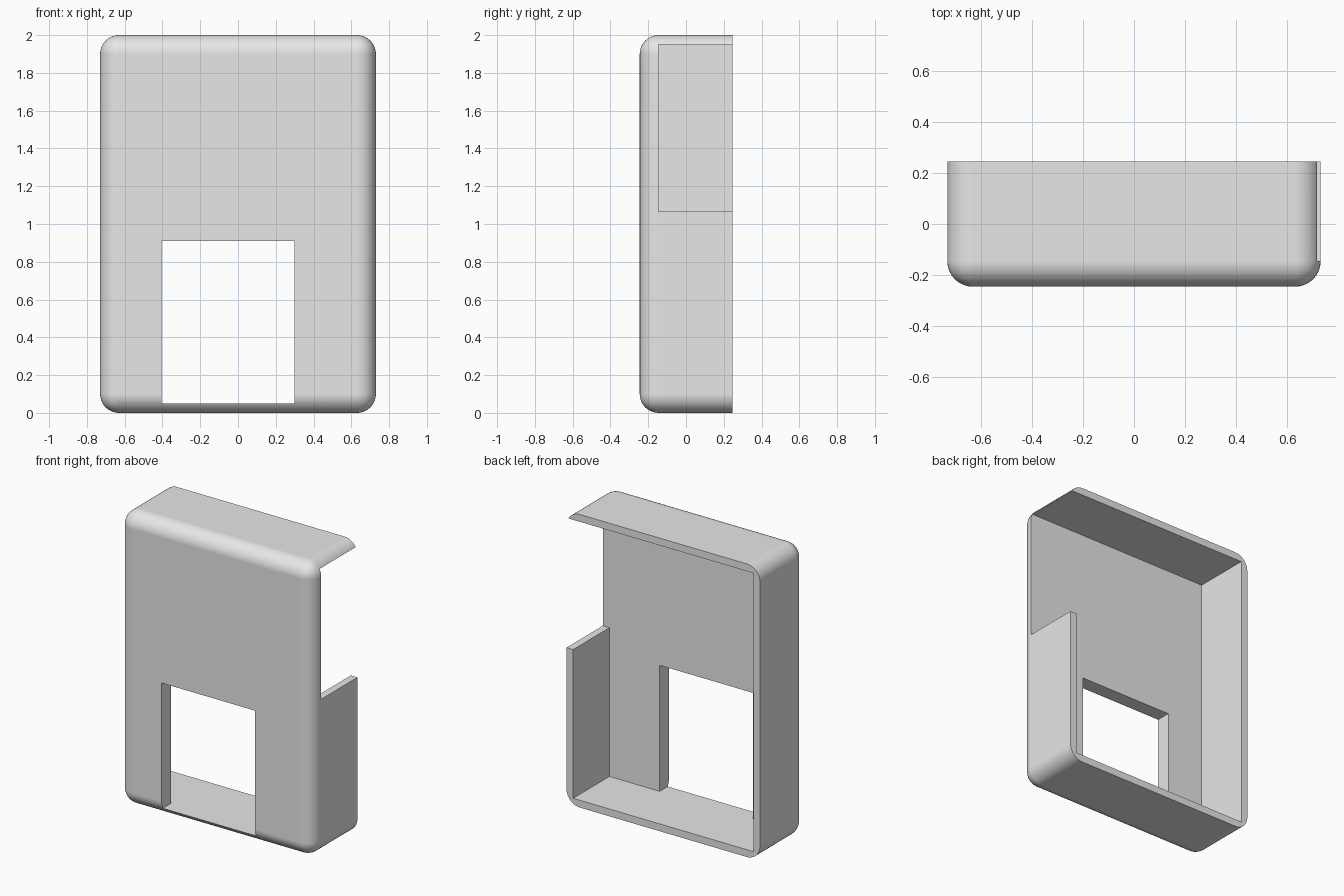
import bpy
import bmesh
from math import radians
from mathutils import Vector

cube = bpy.data.objects.get("Cube")
if cube:
    bpy.data.objects.remove(cube, do_unlink=True)

# Overall sizes
HALF_W, HALF_D, HEIGHT = 0.73, 0.245, 2.0
WALL, FRONT, RADIUS = 0.05, 0.1, 0.1
INNER_Y = FRONT - HALF_D
OUT = 0.5  # how far cutters reach past the shell

grey = bpy.data.materials.new("plain grey")
grey.use_nodes = True
colour = (0.8, 0.8, 0.8, 1)
grey.diffuse_color = colour
grey.node_tree.nodes["Principled BSDF"].inputs["Base Color"].default_value = colour


def box(name, low, high, round_front=False):
    """Box between two corners, optionally rounded everywhere but its back rim."""
    low, high = Vector(low), Vector(high)
    bm = bmesh.new()
    bmesh.ops.create_cube(bm, size=1)
    for v in bm.verts:
        v.co = (low + high) / 2 + v.co * (high - low)
    if round_front:
        edges = [e for e in bm.edges if min(v.co.y for v in e.verts) < 0]
        bmesh.ops.bevel(bm, geom=edges, offset=RADIUS, segments=10,
                        profile=0.5, affect='EDGES')
    mesh = bpy.data.meshes.new(name)
    bm.to_mesh(mesh)
    bm.free()
    mesh.materials.append(grey)
    obj = bpy.data.objects.new(name, mesh)
    bpy.context.collection.objects.link(obj)
    return obj


# Rounded outer shell
shell = box("case_shell", (-HALF_W, -HALF_D, 0), (HALF_W, HALF_D, HEIGHT), True)

# Open back, front window and side opening
cutters = [
    box("cavity_cutter", (WALL - HALF_W, INNER_Y, WALL),
        (HALF_W - WALL, OUT, HEIGHT - WALL)),
    box("window_cutter", (-0.405, -OUT, WALL), (0.3, 0, 0.91)),
    box("side_opening_cutter", (0.5, INNER_Y, 1.065), (1, OUT, HEIGHT - WALL)),
]

bpy.ops.object.select_all(action='DESELECT')
shell.select_set(True)
bpy.context.view_layer.objects.active = shell
for cutter in cutters:
    cutter.hide_render = True
    cut = shell.modifiers.new(cutter.name, 'BOOLEAN')
    cut.operation = 'DIFFERENCE'
    cut.solver = 'EXACT'
    cut.object = cutter
    bpy.ops.object.modifier_apply(modifier=cut.name)
    bpy.data.objects.remove(cutter, do_unlink=True)

# Smooth rounded edges, crisp flat walls
bpy.ops.object.shade_smooth_by_angle(angle=radians(30))
normals = shell.modifiers.new("flat_wall_normals", 'WEIGHTED_NORMAL')
normals.keep_sharp = True
